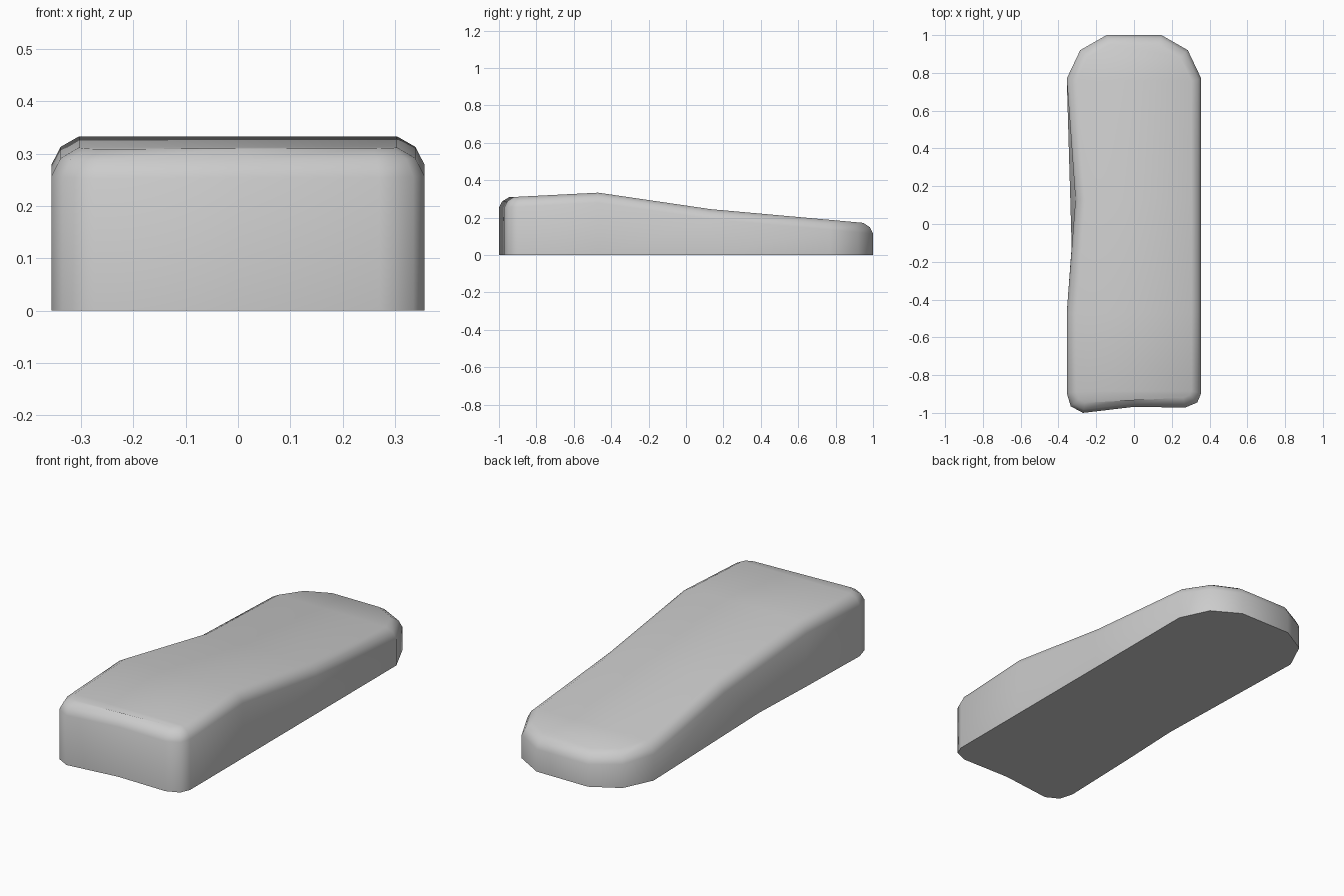
import bpy, bmesh, math
from mathutils import Vector

cube = bpy.data.objects.get("Cube")
if cube:
    bpy.data.objects.remove(cube, do_unlink=True)

grey = bpy.data.materials.new("plain grey")
grey.use_nodes = True
grey.diffuse_color = (0.6, 0.6, 0.6, 1)
shader = grey.node_tree.nodes["Principled BSDF"]
shader.inputs["Base Color"].default_value = grey.diffuse_color
shader.inputs["Roughness"].default_value = 0.6

# Half outline from the rounded back to the square front
half = [(0.145, 1.0), (0.285, 0.92), (0.356, 0.77), (0.356, 0.13),
        (0.356, -0.47), (0.356, -0.895), (0.335, -0.945), (0.27, -0.972)]
left = [Vector((-x, y)) for x, y in half]
left[3].x = -0.31            # finger waist on one side
left[6].y = -0.965           # this front corner juts out further
left[7].y = -1.0
right = [Vector(p) for p in reversed(half)]
rim = left + [Vector((0, -0.968))] + right
foot = [p.copy() for p in rim]
foot[3] = Vector((-0.33, -0.12))
foot[4].x = -0.344
count = len(rim)

# Height of the top along the length
profile = [(-1.0, 0.306), (-0.9, 0.311), (-0.47, 0.333), (0.13, 0.245), (1.0, 0.167)]


def height(y):
    for (y0, z0), (y1, z1) in zip(profile, profile[1:]):
        if y <= y1:
            return z0 + (z1 - z0) * (y - y0) / (y1 - y0)
    return profile[-1][1]


def inset(points, d):
    result = []
    for i, p in enumerate(points):
        a = (p - points[i - 1]).normalized()
        b = (points[(i + 1) % len(points)] - p).normalized()
        na, nb = Vector((a.y, -a.x)), Vector((b.y, -b.x))
        result.append(p - (na + nb) * d / (1 + na.dot(nb)))
    return result


bm = bmesh.new()
rings = [[bm.verts.new((p.x, p.y, 0)) for p in foot]]
# Shoulder, rounded edge and top border
for d, drop in ((0, 0.053), (0.017, 0.02), (0.052, 0)):
    rings.append([bm.verts.new((p.x, p.y, height(p.y) - drop)) for p in inset(rim, d)])

# Side walls and rounded edge
for low, high in zip(rings, rings[1:]):
    for i in range(count):
        j = (i + 1) % count
        bm.faces.new((low[i], low[j], high[j], high[i]))

# Top surface in strips across the width, then the base
top = rings[-1]
last = count - 1
for i in range(len(left) - 1):
    bm.faces.new((top[i], top[i + 1], top[last - i - 1], top[last - i]))
m = len(left)
bm.faces.new((top[m - 1], top[m], top[m + 1]))
bm.faces.new(list(reversed(rings[0])))
bmesh.ops.recalc_face_normals(bm, faces=bm.faces[:])

mesh = bpy.data.meshes.new("wedge_body")
bm.to_mesh(mesh)
bm.free()
mesh.materials.append(grey)
body = bpy.data.objects.new("wedge_body", mesh)
bpy.context.collection.objects.link(body)
bpy.ops.object.select_all(action="DESELECT")
body.select_set(True)
bpy.context.view_layer.objects.active = body
bpy.ops.object.shade_smooth_by_angle(angle=math.radians(55))
